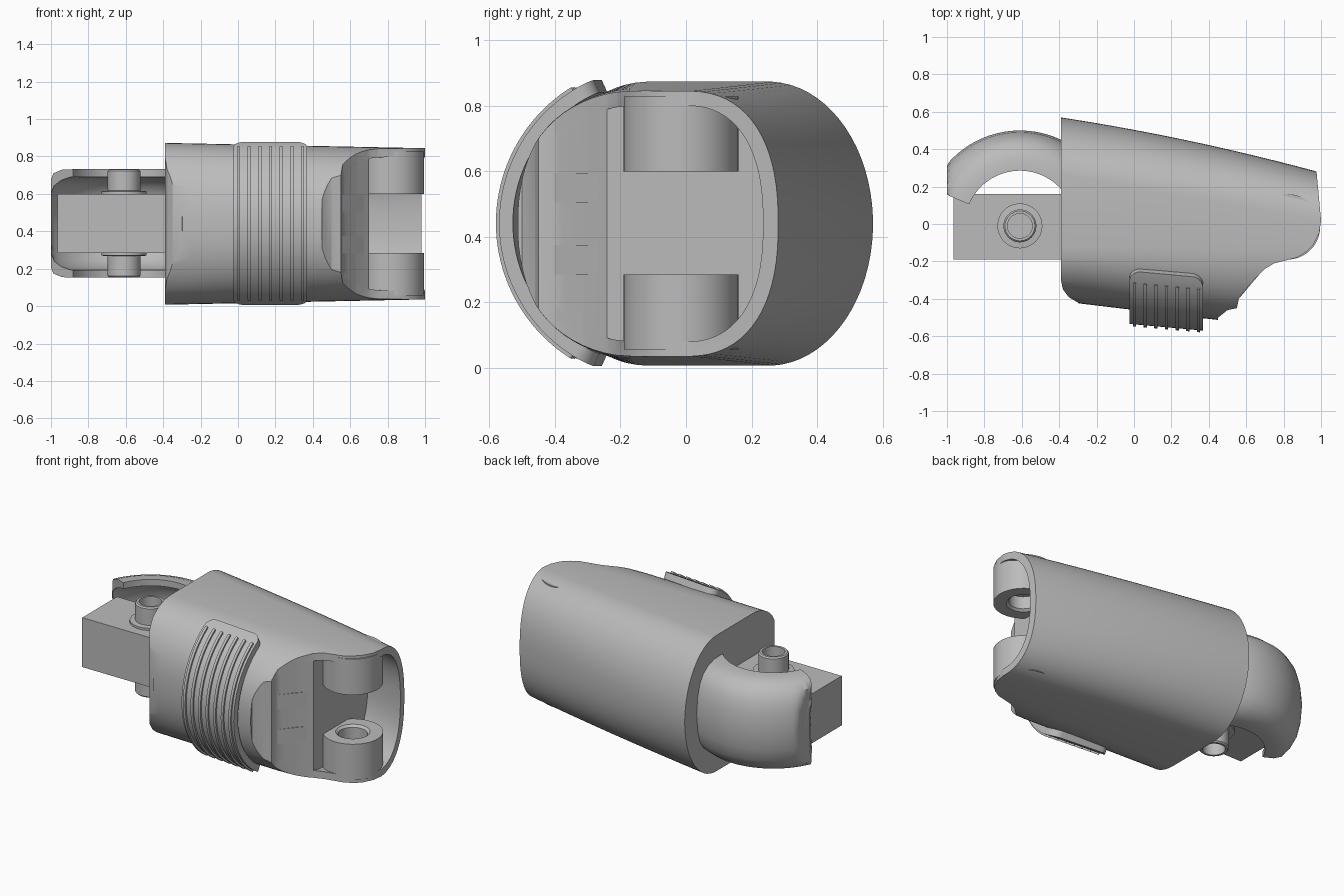
import bpy, bmesh
from math import sin, cos, pi, radians, sqrt, copysign

cube = bpy.data.objects.get("Cube")
if cube:
    bpy.data.objects.remove(cube, do_unlink=True)

grey = bpy.data.materials.new("plain_grey")
grey.use_nodes = True
COLOUR = (0.5, 0.5, 0.5, 1)
grey.diffuse_color = COLOUR
grey.node_tree.nodes["Principled BSDF"].inputs["Base Color"].default_value = COLOUR
MID = 0.442


def loft(name, rings, closed=False):
    """Skin a list of point rings, capping the ends unless closed."""
    bm = bmesh.new()
    vs = [[bm.verts.new(p) for p in ring] for ring in rings]
    n = len(vs[0])
    pairs = list(zip(vs, vs[1:])) + ([(vs[-1], vs[0])] if closed else [])
    for a, b in pairs:
        for i in range(n):
            j = (i + 1) % n
            bm.faces.new((a[i], a[j], b[j], b[i]))
    if not closed:
        bm.faces.new(vs[0])
        bm.faces.new(vs[-1])
    bmesh.ops.recalc_face_normals(bm, faces=bm.faces)
    mesh = bpy.data.meshes.new(name)
    bm.to_mesh(mesh)
    bm.free()
    mesh.materials.append(grey)
    ob = bpy.data.objects.new(name, mesh)
    bpy.context.collection.objects.link(ob)
    return ob


def prism(name, outline, z0, z1):
    return loft(name, [[(x, y, z) for x, y in outline] for z in (z0, z1)])


def revolve(name, profile, cx, cy, a0=0, a1=360, steps=48):
    """Turn an (r, z) outline around a vertical axis."""
    full = a1 - a0 == 360
    angles = [radians(a0 + (a1 - a0) * i / steps) for i in range(steps + (not full))]
    rings = [[(cx + r * cos(a), cy + r * sin(a), z) for r, z in profile] for a in angles]
    return loft(name, rings, full)


def smooth(ob, angle=35):
    bpy.ops.object.select_all(action='DESELECT')
    ob.select_set(True)
    bpy.context.view_layer.objects.active = ob
    bpy.ops.object.shade_smooth_by_angle(angle=radians(angle))


def boolean(ob, cutter, operation):
    mod = ob.modifiers.new("cut", 'BOOLEAN')
    mod.operation, mod.solver, mod.object = operation, 'EXACT', cutter
    bpy.context.view_layer.objects.active = ob
    bpy.ops.object.modifier_apply(modifier=mod.name)
    bpy.data.objects.remove(cutter, do_unlink=True)


def section(x, inset=0, cap=9):
    """Rounded cross-section of the casing at x."""
    t = (x + 0.39) / 1.37
    back = 0.57 - 0.29 * t + 0.08 * t * (1 - t) - inset
    front = -0.46 - 0.12 * min(x, 0.5) + inset
    half = 0.433 - 0.028 * t - inset
    yb, yf = 0.25 * (1 - t), -0.1
    pts = []
    for i in range(72):
        a = 2 * pi * (i + 0.5) / 72
        c, s = cos(a), sin(a)
        n = 2 + 0.4 * t if c > 0 else 2.3
        u = abs(c) ** (2 / n)
        y = yb + (back - yb) * u if c > 0 else yf - (yf - front) * u
        pts.append((x, min(y, cap), MID - 0.002 + copysign(half * abs(s) ** (2 / n), s)))
    return pts


def stations(a, b, n):
    return [a + (b - a) * i / (n - 1) for i in range(n)]


# Casing: lofted shell trimmed to its plan outline, then hollowed
casing = loft("casing", [section(x) for x in stations(-0.39, 1.03, 12)])
plan = [(-0.5, 0.7), (-0.5, -0.2), (-0.395, -0.28), (-0.38, -0.35), (-0.35, -0.39),
        (-0.3, -0.42), (-0.2, -0.6), (0.44, -0.6), (0.45, -0.5), (0.5, -0.46),
        (0.55, -0.45), (0.56, -0.4), (0.63, -0.31), (0.7, -0.24), (0.75, -0.21),
        (0.87, -0.18), (0.92, -0.15), (0.96, -0.11), (0.99, -0.05), (1, 0.02),
        (0.975, 0.29), (0.97, 0.7)]
boolean(casing, prism("plan_cutter", plan, -0.2, 1.2), 'INTERSECT')
boolean(casing, loft("cavity_cutter", [section(x, 0.045) for x in stations(0.7, 1.1, 6)]), 'DIFFERENCE')
boolean(casing, loft("pocket_cutter", [section(x, 0.046, -0.235) for x in (0.56, 0.73)]), 'DIFFERENCE')
smooth(casing)

# Sloping ribs in the front pocket
for side, z in (("lower", 0.285), ("upper", 0.505)):
    prism(side + "_rib", [(0.54, -0.41), (0.56, -0.4), (0.7, -0.235), (0.54, -0.235)], z, z + 0.09)

# Hinge lugs with blind sockets
for side, d in (("lower", -1), ("upper", 1)):
    lug = [(0.001, 0.25), (0.085, 0.25), (0.085, 0.17), (0.1, 0.157), (0.175, 0.157),
           (0.175, 0.385), (0.001, 0.385)]
    smooth(revolve(side + "_hinge_lug", [(r, MID + d * z) for r, z in lug], 0.82, -0.015))


# Grip pad and its ridges, wrapped around the front
def wrap(name, x0, x1, r0, r1, reach, corner):
    rings = []
    for i in range(65):
        a = radians(reach) * sin(pi * (i / 64 - 0.5))
        d = min((radians(reach) - abs(a)) * r1, corner)
        e = corner - sqrt(corner ** 2 - (corner - d) ** 2) * 0.98
        ring = []
        for x, r in ((x0 + e, r0), (x1 - e, r0), (x1 - e, r1), (x0 + e, r1)):
            cy = -0.082 - 0.09 * (x - 0.25)
            ring.append((x, cy - r * cos(a), MID + r * sin(a)))
        rings.append(ring)
    smooth(loft(name, rings))


wrap("grip_pad", -0.025, 0.37, 0.435, 0.477, 66, 0.06)
for k in range(7):
    x = 0.003 + 0.057 * k
    wrap("grip_ridge_%d" % (k + 1), x - 0.009, x + 0.009, 0.46, 0.488, 58, 0.008)

# Joint block, hollow pin and flange at the narrow end
PX, PY = -0.61, -0.01
prism("joint_block", [(-0.965, -0.19), (-0.37, -0.19), (-0.37, 0.16), (-0.965, 0.16)], 0.285, 0.6)
for side, d in (("lower", -1), ("upper", 1)):
    pin = [(0.001, 0.1), (0.001, 0.2), (0.066, 0.2), (0.066, 0.288), (0.08, 0.288),
           (0.088, 0.28), (0.088, 0.175), (0.12, 0.172), (0.12, 0.1)]
    smooth(revolve(side + "_joint_pin", [(r, MID + d * z) for r, z in pin], PX, PY), 30)

# Curved knuckle cover: a C-shaped shell swept around the pin
upper = [(0.295, 0.29), (0.36, 0.287), (0.41, 0.268), (0.45, 0.235), (0.48, 0.185), (0.5, 0.11)]
outer = upper + [(0.51, 0)] + [(r, -z) for r, z in reversed(upper)]
inner = [(max(r - 0.045, 0.295), z * 0.86) for r, z in reversed(outer)]
shell = [(r, MID + z) for r, z in outer + inner]
cover = revolve("knuckle_cover", shell, PX, PY, 30, 157, 40)
for v in cover.data.vertices:
    v.co.x = max(v.co.x, -1)
smooth(cover, 40)
